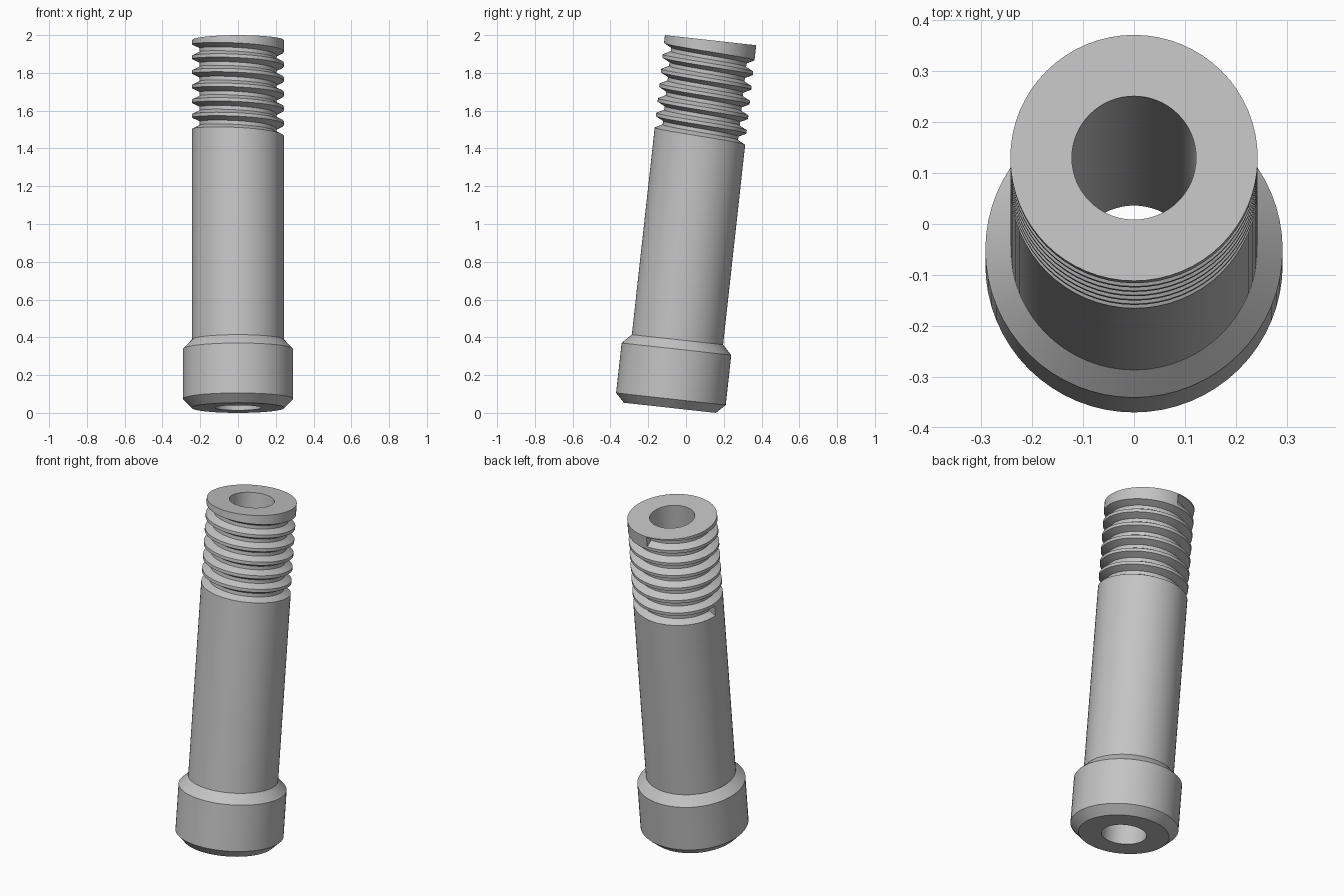
import bpy, bmesh, math
from mathutils import Matrix

cube = bpy.data.objects.get("Cube")
if cube:
    bpy.data.objects.remove(cube)

N = 64                      # sides around the axis
TILT = math.radians(-6.3)
LENGTH, BORE = 1.958, 0.122
MAJOR, MINOR, HEAD = 0.243, 0.203, 0.292
PITCH, THREAD_START, TURNS = 0.078, 1.408, 6.25
GROOVE = [(0.0, MAJOR), (0.02, MINOR), (0.04, MINOR), (0.06, MAJOR)]
STEPS = int(N * TURNS)

bm = bmesh.new()


def point(step, radius, z):
    a = math.pi - 2 * math.pi * step / N
    return bm.verts.new((radius * math.cos(a), radius * math.sin(a), z))


def ring(radius, z):
    return [point(i, radius, z) for i in range(N)]


def bridge(a, b):
    for i in range(N):
        j = (i + 1) % N
        bm.faces.new((a[i], b[i], b[j], a[j]))


# Bore, chamfered head and foot of the shank
top_inner = ring(BORE, LENGTH)
rings = [top_inner, ring(BORE, 0), ring(0.245, 0), ring(HEAD, 0.047),
         ring(HEAD, 0.313), ring(MAJOR, 0.363)]
for a, b in zip(rings, rings[1:]):
    bridge(a, b)
foot = rings[-1]

# Helical groove with its two flat ends
groove = []
for s in range(STEPS + 1):
    z = THREAD_START + PITCH * s / N
    groove.append([point(s, r, min(z + dz, LENGTH - 0.004)) for dz, r in GROOVE])
for a, b in zip(groove, groove[1:]):
    for k in range(3):
        bm.faces.new((a[k], a[k + 1], b[k + 1], b[k]))
bm.faces.new(groove[0])
bm.faces.new(groove[-1][::-1])

# Crests between neighbouring turns
for s in range(STEPS - N):
    bm.faces.new((groove[s][3], groove[s + N][0], groove[s + N + 1][0], groove[s + 1][3]))

# Shank up to the first turn, rim above the last turn, and top face
top_outer = ring(MAJOR, LENGTH)
for s in range(N):
    bm.faces.new((foot[s], groove[s][0], groove[s + 1][0], foot[(s + 1) % N]))
for s in range(STEPS - N, STEPS):
    bm.faces.new((groove[s][3], top_outer[s % N], top_outer[(s + 1) % N], groove[s + 1][3]))
bridge(top_outer, top_inner)

bmesh.ops.recalc_face_normals(bm, faces=bm.faces[:])

# Lean the whole sleeve backwards and rest its lower edge on the floor
bm.transform(Matrix.Translation((0, -0.085, 0.0269)) @ Matrix.Rotation(TILT, 4, 'X'))
mesh = bpy.data.meshes.new("threaded_sleeve")
bm.to_mesh(mesh)
bm.free()
sleeve = bpy.data.objects.new("threaded_sleeve", mesh)
bpy.context.collection.objects.link(sleeve)

# Plain grey material
grey = bpy.data.materials.new("plain_grey")
grey.use_nodes = True
color = (0.55, 0.55, 0.55, 1)
grey.diffuse_color = color
grey.node_tree.nodes["Principled BSDF"].inputs["Base Color"].default_value = color
mesh.materials.append(grey)

bpy.ops.object.select_all(action='DESELECT')
sleeve.select_set(True)
bpy.context.view_layer.objects.active = sleeve
bpy.ops.object.shade_smooth_by_angle(angle=math.radians(25))
